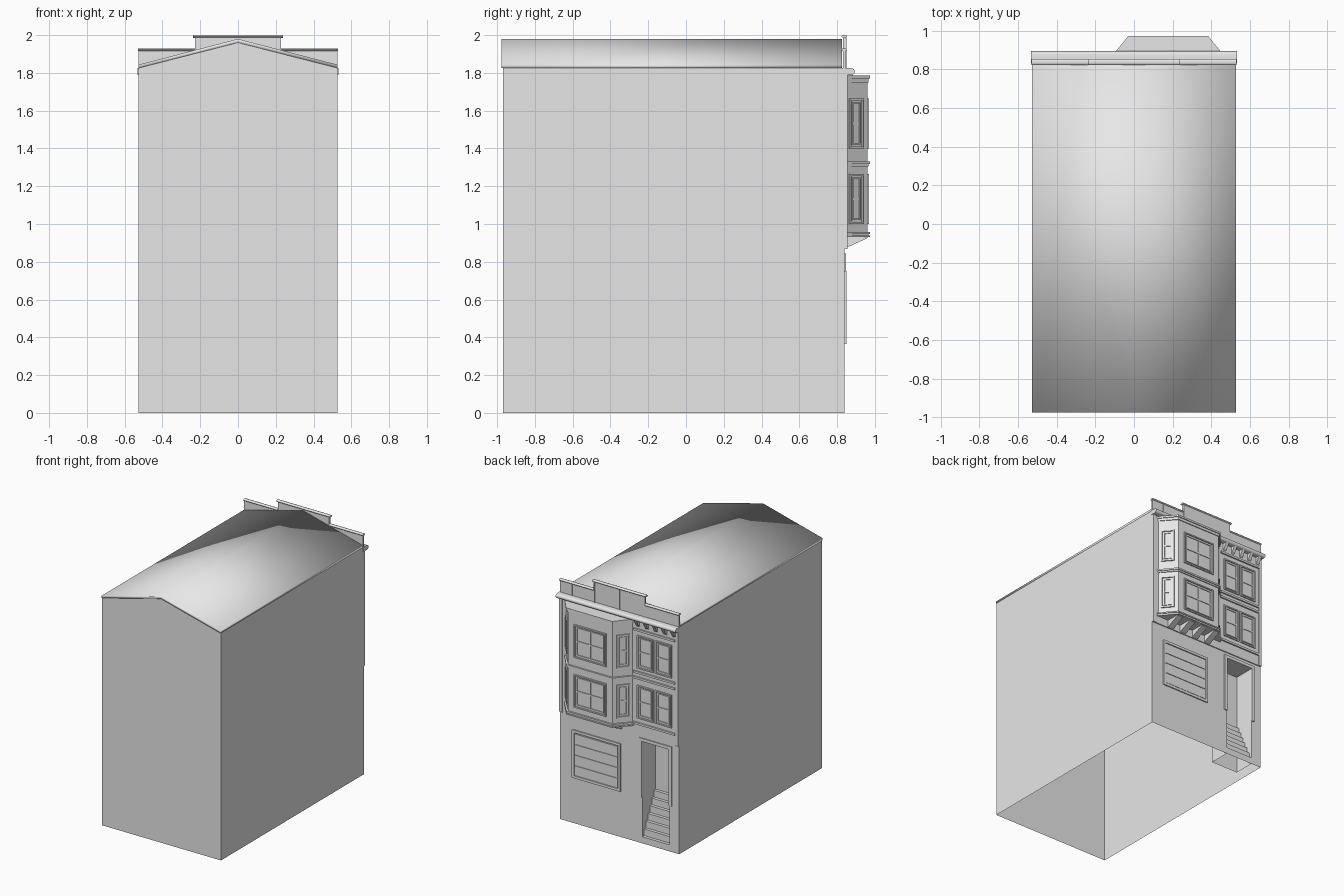
import bpy, bmesh, math
from mathutils import Matrix, Vector

cube = bpy.data.objects.get("Cube")
if cube:
    bpy.data.objects.remove(cube, do_unlink=True)

grey = bpy.data.materials.new("plain_grey")
grey.use_nodes = True
grey.diffuse_color = (0.8, 0.8, 0.8, 1)
for node in grey.node_tree.nodes:
    if node.type == 'BSDF_PRINCIPLED':
        node.inputs["Base Color"].default_value = grey.diffuse_color

W = 0.528                    # half width of the house
BACK, FACE = -0.97, 0.84     # plain end and street wall
UPPER = 0.848                # upper storeys stand slightly proud
DOOR_L, DOOR_R, DOOR_TOP, DEPTH = -0.44, -0.20, 0.82, 0.17
FLOORS = (1.0, 1.4)          # sill heights of the two upper storeys


def finish(name, bm, smooth=None):
    bmesh.ops.recalc_face_normals(bm, faces=bm.faces)
    mesh = bpy.data.meshes.new(name)
    bm.to_mesh(mesh)
    bm.free()
    mesh.materials.append(grey)
    ob = bpy.data.objects.new(name, mesh)
    bpy.context.scene.collection.objects.link(ob)
    if smooth is not None:
        for poly in mesh.polygons:
            poly.use_smooth = True
        if smooth < 180:
            mesh.set_sharp_from_angle(angle=math.radians(smooth))
    return ob


def boxes(name, spans, matrix=Matrix()):
    """One object made of boxes given as (x0, x1, y0, y1, z0, z1)."""
    bm = bmesh.new()
    for x0, x1, y0, y1, z0, z1 in spans:
        size = Matrix.Diagonal((x1 - x0, y1 - y0, z1 - z0, 1))
        mid = Matrix.Translation(((x0 + x1) / 2, (y0 + y1) / 2, (z0 + z1) / 2))
        bmesh.ops.create_cube(bm, size=1, matrix=matrix @ mid @ size)
    return finish(name, bm)


def prism(name, profile, axis, spans, smooth=None):
    """Extrude a 2D profile along an axis, once for each (start, end)."""
    bm = bmesh.new()
    for a, b in spans:
        def at(p, t):
            co = list(p)
            co.insert("xyz".index(axis), t)
            return co
        face = bm.faces.new([bm.verts.new(at(p, a)) for p in profile])
        out = bmesh.ops.extrude_face_region(bm, geom=[face])["geom"]
        move = Vector(at((0, 0), b - a))
        bmesh.ops.translate(bm, vec=move, verts=[v for v in out if isinstance(v, bmesh.types.BMVert)])
        if face.is_valid is False or len(face.link_loops if hasattr(face, "link_loops") else face.loops) == 0:
            continue
        bm.verts.ensure_lookup_table()
    return finish(name, bm, smooth)


def sheet(name, quads):
    bm = bmesh.new()
    for quad in quads:
        bm.faces.new([bm.verts.new(p) for p in quad])
    bmesh.ops.remove_doubles(bm, verts=bm.verts, dist=0.0005)
    return finish(name, bm)


def ring(x0, x1, z0, z1, w, d):
    """Four bars round a rectangle, standing d proud of the wall."""
    return [(x0, x0 + w, 0, d, z0, z1), (x1 - w, x1, 0, d, z0, z1),
            (x0 + w, x1 - w, 0, d, z0, z0 + w), (x0 + w, x1 - w, 0, d, z1 - w, z1)]


def wall_matrix(p, q):
    """Local x along the wall from p to q, local y outward (left of p to q)."""
    p, q = Vector((*p, 0)), Vector((*q, 0))
    u = (q - p).normalized()
    n = Vector((-u.y, u.x, 0))
    m = Matrix((u, n, (0, 0, 1))).transposed().to_4x4()
    m.translation = (p + q) / 2
    return m


def window(name, matrix, x, width, z0, height, mullion):
    """Moulded outer frame, inner sash, middle rail and optional mullion."""
    x0, x1, z1 = x - width / 2, x + width / 2, z0 + height
    g = 0.02
    bars = ring(x0, x1, z0, z1, 0.010, 0.009) + ring(x0 + g, x1 - g, z0 + g, z1 - g, 0.008, 0.006)
    mid = (z0 + z1) / 2
    bars.append((x0 + g, x1 - g, 0, 0.005, mid - 0.006, mid + 0.006))
    if mullion:
        bars.append((x - 0.006, x + 0.006, 0, 0.005, z0 + g, z1 - g))
    boxes(name, bars, matrix)


# House shell, open underneath, with a doorway in the street wall
EAVE, PEAK = 1.825, 1.96
inner = FACE - DEPTH
sheet("house_walls", [
    [(-W, BACK, 0), (W, BACK, 0), (W, BACK, EAVE), (0, BACK, PEAK), (-W, BACK, EAVE)],
    [(-W, BACK, 0), (-W, FACE, 0), (-W, FACE, EAVE), (-W, BACK, EAVE)],
    [(W, BACK, 0), (W, FACE, 0), (W, FACE, EAVE), (W, BACK, EAVE)],
])
sheet("street_wall", [
    [(a, FACE, lo), (b, FACE, lo), (b, FACE, EAVE), (a, FACE, EAVE)]
    for a, b, lo in ((-W, DOOR_L, 0), (DOOR_L, DOOR_R, DOOR_TOP), (DOOR_R, W, 0))])

# Entrance recess
sheet("entrance_recess", [
    [(DOOR_L, FACE, 0), (DOOR_L, inner, 0), (DOOR_L, inner, DOOR_TOP), (DOOR_L, FACE, DOOR_TOP)],
    [(DOOR_R, FACE, 0), (DOOR_R, inner, 0), (DOOR_R, inner, DOOR_TOP), (DOOR_R, FACE, DOOR_TOP)],
    [(DOOR_L, inner, 0), (DOOR_R, inner, 0), (DOOR_R, inner, DOOR_TOP), (DOOR_L, inner, DOOR_TOP)],
    [(DOOR_L, FACE, DOOR_TOP), (DOOR_R, FACE, DOOR_TOP), (DOOR_R, inner, DOOR_TOP), (DOOR_L, inner, DOOR_TOP)],
])
STEPS = 7
treads = []
for i in range(STEPS):
    y0, y1 = (FACE - DEPTH * k / STEPS for k in (i, i + 1))
    z0, z1 = (0.37 * k / STEPS for k in (i, i + 1))
    treads.append([(DOOR_L, y0, z0), (DOOR_R, y0, z0), (DOOR_R, y0, z1), (DOOR_L, y0, z1)])
    treads.append([(DOOR_L, y0, z1), (DOOR_R, y0, z1), (DOOR_R, y1, z1), (DOOR_L, y1, z1)])
sheet("entrance_steps", treads)
T = 0.025
boxes("door_surround", [
    (DOOR_L - T, DOOR_L, FACE, UPPER, 0.37, DOOR_TOP + T),
    (DOOR_R, DOOR_R + T, FACE, UPPER, 0.37, DOOR_TOP + T),
    (DOOR_L, DOOR_R, FACE, UPPER, DOOR_TOP, DOOR_TOP + T)])

# Garage door with four slats
face_m = Matrix.Translation((0, FACE, 0))
boxes("garage_frame", ring(-0.01, 0.42, 0.365, 0.75, 0.02, 0.009), face_m)
boxes("garage_slats", [(0.015, 0.395, 0, 0.005, 0.39 + i * 0.085, 0.465 + i * 0.085) for i in range(4)], face_m)

# Smooth sheet-like roof
roof = [(-W, EAVE), (0, PEAK), (W, EAVE), (W, EAVE + 0.018), (0, 1.98), (-W, EAVE + 0.018)]
bm = bmesh.new()
ends = [[bm.verts.new((x, y, z)) for x, z in roof] for y in (-0.976, 0.825)]
a, b = ends
for i in range(6):
    j = (i + 1) % 6
    bm.faces.new((a[i], a[j], b[j], b[i]))
for e in ends:
    bm.faces.new((e[0], e[1], e[4], e[5]))
    bm.faces.new((e[1], e[2], e[3], e[4]))
finish("roof", bm, smooth=180)

# Upper storey facing, corner strips and floor bands
boxes("upper_facing", [(-W, W, FACE, UPPER, 0.868, 1.80)])
up_m = Matrix.Translation((0, UPPER, 0))
boxes("corner_strips", [(s * 0.515 - 0.013, s * 0.515 + 0.013, 0, 0.006, 0.868, 1.79) for s in (-1, 1)], up_m)
boxes("floor_bands", [(-0.5, -0.13, 0, 0.012, z, z + 0.016) for z in (0.95, 1.315, 1.36, 1.70)], up_m)

# Paired windows above the entrance
for n, z in enumerate(FLOORS):
    for side, x in (("left", -0.235), ("right", -0.395)):
        window(f"flat_window_{side}_{n + 1}", up_m, x, 0.145, z, 0.265, False)


# Bay window
def plan(d):
    c = 0.177
    front, root = 0.197 + 0.6 * d, 0.302 + d
    return [(c - root, FACE), (c - front, 0.96 + d), (c + front, 0.96 + d), (c + root, FACE)]


prism("bay_body", plan(0), "z", [(0.935, 1.78)])
prism("bay_mouldings", plan(0.014), "z", [(0.93, 0.94), (0.947, 0.957), (1.317, 1.33), (1.77, 1.785)])
prism("bay_inner_bands", plan(0.007), "z", [(0.938, 0.949), (1.305, 1.318), (1.75, 1.772)])
corners = plan(0)
for k, (name, width) in enumerate((("side_right", 0.10), ("front", 0.285), ("side_left", 0.10))):
    m = wall_matrix(corners[k], corners[k + 1])
    for n, z in enumerate(FLOORS):
        window(f"bay_window_{name}_{n + 1}", m, 0, width, z, 0.265, k == 1)

# Wedge brackets under the bay
prism("bay_brackets", [(FACE, 0.87), (0.96, 0.925), (0.96, 0.935), (FACE, 0.935)], "x",
      [(x - 0.025, x + 0.025) for x in (0.0, 0.118, 0.236, 0.354)])

# Rounded cornice with small brackets
nose = [(0.875 + 0.019 * math.cos(t), 1.807 + 0.018 * math.sin(t))
        for t in (math.pi * (i / 8 - 0.5) for i in range(9))]
prism("cornice", [(0.83, 1.789)] + nose + [(0.83, 1.825)], "x", [(-0.532, 0.532)], smooth=35)
prism("cornice_brackets", [(UPPER, 1.735), (0.86, 1.745), (0.885, 1.79), (UPPER, 1.79)], "x",
      [(x - 0.013, x + 0.013) for x in (-0.49, -0.41, -0.33, -0.25, -0.17)])

# Stepped parapet with caps and thin ribs
M = 0.228
boxes("parapet", [(-W, -M, 0.83, 0.845, 1.82, 1.92), (-M, M, 0.83, 0.845, 1.82, 1.99),
                  (M, W, 0.83, 0.845, 1.82, 1.92)])
boxes("parapet_ribs", [(x - 0.004, x + 0.004, 0.845, 0.849, 1.82, top)
                       for x, top in ((-0.42, 1.915), (-0.22, 1.985), (0, 1.985), (0.22, 1.985), (0.42, 1.915))])


def cap(name, z, spans):
    prism(name, [(0.838 + 0.016 * math.cos(t), z + 0.0075 * math.sin(t))
                 for t in (math.tau * i / 10 for i in range(10))], "x", spans, smooth=60)


cap("parapet_low_caps", 1.923, [(-0.53, -M), (M, 0.53)])
cap("parapet_high_cap", 1.9928, [(-0.237, 0.237)])
